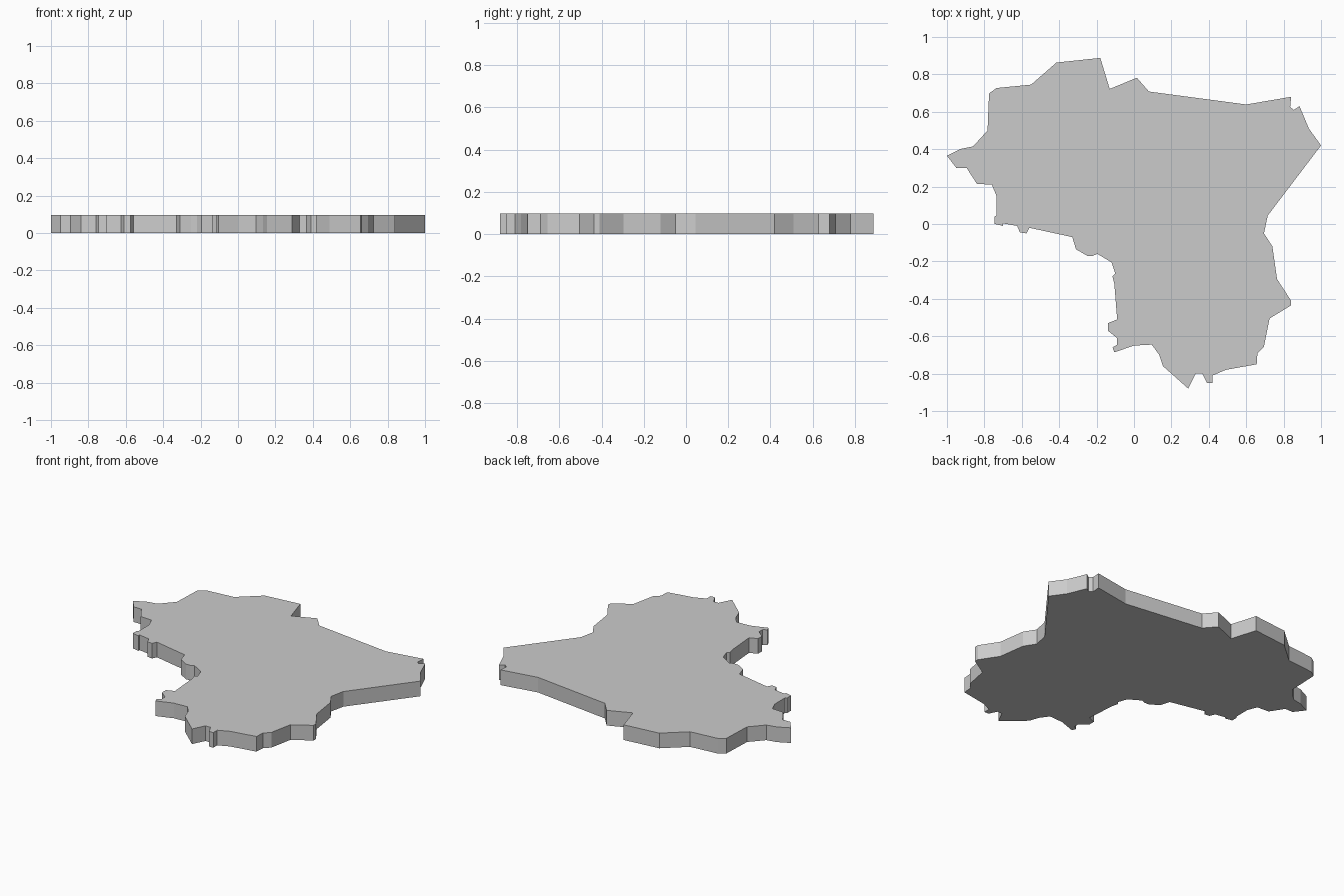
import bpy
import bmesh

THICKNESS = 0.097

# Outline, clockwise from the west tip, split by side
north = [(-1, .365), (-.925, .402), (-.86, .415), (-.783, .5), (-.775, .698), (-.735, .727),
         (-.55, .745), (-.415, .863), (-.18, .888), (-.13, .722), (.015, .782), (.08, .708),
         (.6, .639), (.84, .68), (.835, .625), (.855, .61), (.885, .63), (.935, .51)]
east = [(1, .42), (.715, .045), (.695, -.05), (.74, -.12), (.765, -.295), (.84, -.41),
        (.84, -.435), (.725, -.505), (.695, -.655), (.66, -.69), (.656, -.75)]
south = [(.49, -.78), (.42, -.81), (.42, -.85), (.39, -.85), (.365, -.8), (.33, -.8),
         (.29, -.88), (.155, -.76), (.135, -.7), (.095, -.645), (0, -.65), (-.105, -.686)]
west = [(-.115, -.66), (-.09, -.645), (-.09, -.61), (-.14, -.57), (-.14, -.53), (-.09, -.51),
        (-.105, -.32), (-.115, -.28), (-.1, -.265), (-.12, -.205), (-.195, -.16),
        (-.22, -.17), (-.25, -.17), (-.31, -.135), (-.33, -.07), (-.56, -.02),
        (-.575, -.05), (-.61, -.045), (-.625, -.01), (-.7, .003), (-.7, -.01),
        (-.745, 0), (-.745, .04), (-.735, .045), (-.735, .15), (-.76, .21),
        (-.84, .215), (-.895, .3), (-.95, .3)]


def extruded_plate(name, outline, height):
    bm = bmesh.new()
    face = bm.faces.new([bm.verts.new((x, y, 0)) for x, y in outline])
    extruded = bmesh.ops.extrude_face_region(bm, geom=[face], use_keep_orig=True)
    top = [v for v in extruded["geom"] if isinstance(v, bmesh.types.BMVert)]
    bmesh.ops.translate(bm, verts=top, vec=(0, 0, height))
    bmesh.ops.recalc_face_normals(bm, faces=bm.faces)
    mesh = bpy.data.meshes.new(name)
    bm.to_mesh(mesh)
    bm.free()
    obj = bpy.data.objects.new(name, mesh)
    bpy.context.collection.objects.link(obj)
    return obj


# Flat map-shaped plate
extruded_plate("region_plate", north + east + south + west, THICKNESS)
